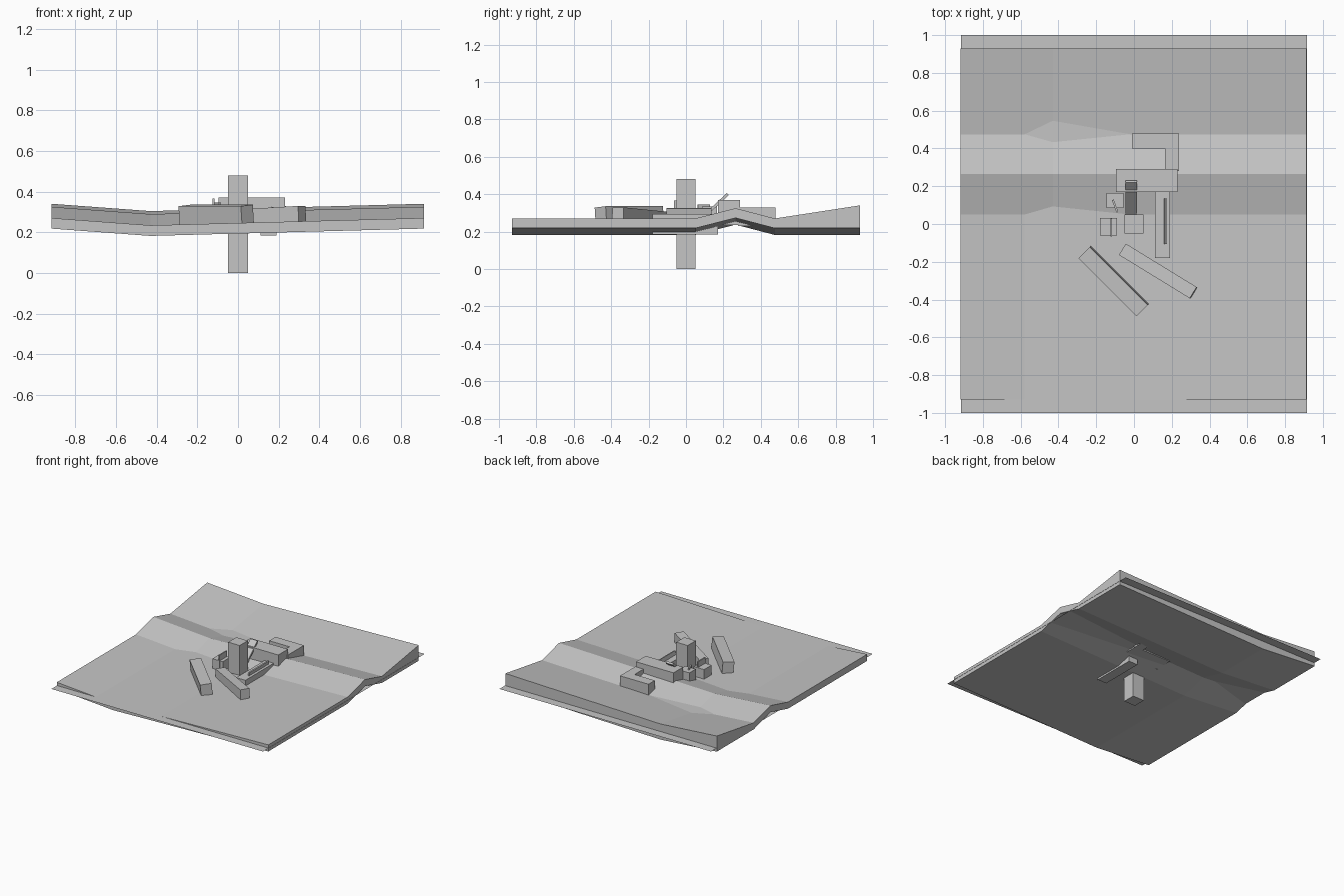
import bpy, bmesh
from math import radians
from mathutils import Matrix

if "Cube" in bpy.data.objects:
    bpy.data.objects.remove(bpy.data.objects["Cube"], do_unlink=True)

grey = bpy.data.materials.new("plain grey")
grey.use_nodes = True
colour = (0.56, 0.56, 0.56, 1)
grey.diffuse_color = colour
grey.node_tree.nodes["Principled BSDF"].inputs["Base Color"].default_value = colour


def finish(name, bm):
    bmesh.ops.recalc_face_normals(bm, faces=bm.faces)
    mesh = bpy.data.meshes.new(name)
    bm.to_mesh(mesh)
    bm.free()
    mesh.materials.append(grey)
    obj = bpy.data.objects.new(name, mesh)
    bpy.context.collection.objects.link(obj)
    return obj


def box(name, x, y, z, turn=0, roll=0, pitch=0):
    """Box from its ranges, rotated about its own centre."""
    size = [r[1] - r[0] for r in (x, y, z)]
    mid = [(r[0] + r[1]) / 2 for r in (x, y, z)]
    bm = bmesh.new()
    place = (Matrix.Translation(mid) @ Matrix.Rotation(radians(turn), 4, 'Z')
             @ Matrix.Rotation(radians(pitch), 4, 'Y')
             @ Matrix.Rotation(radians(roll), 4, 'X') @ Matrix.Diagonal((*size, 1)))
    bmesh.ops.create_cube(bm, size=1, matrix=place)
    return finish(name, bm)


def prism(name, outline, z):
    """Upright prism over a plan outline."""
    bm = bmesh.new()
    face = bm.faces.new([bm.verts.new((px, py, z[0])) for px, py in outline])
    top = bmesh.ops.extrude_face_region(bm, geom=[face])["geom"]
    verts = [v for v in top if isinstance(v, bmesh.types.BMVert)]
    bmesh.ops.translate(bm, vec=(0, 0, z[1] - z[0]), verts=verts)
    return finish(name, bm)


# Terrain slab: a ridge profile along y, sagging to a valley line along x
profile = [(-0.93, 0.27, 0.218), (0.05, 0.27, 0.218), (0.265, 0.325, 0.273),
           (0.475, 0.27, 0.218), (0.93, 0.34, 0.218)]
bm = bmesh.new()
tops, bottoms = [], []
for x, sag in ((-0.918, 0), (-0.43, 0.036), (0.914, 0)):
    tops.append([bm.verts.new((x, y, t - sag)) for y, t, b in profile])
    bottoms.append([bm.verts.new((x, y, b - sag)) for y, t, b in profile])
last = len(profile) - 1
for i in range(2):
    for rows in (tops, bottoms):
        for j in range(last):
            bm.faces.new((rows[i][j], rows[i + 1][j], rows[i + 1][j + 1], rows[i][j + 1]))
    for j in (0, last):
        bm.faces.new((tops[i][j], tops[i + 1][j], bottoms[i + 1][j], bottoms[i][j]))
for i in (0, 2):
    for j in range(last):
        bm.faces.new((tops[i][j], tops[i][j + 1], bottoms[i][j + 1], bottoms[i][j]))
finish("terrain", bm)

# Flat sheet that cuts through the terrain
bm = bmesh.new()
bmesh.ops.create_grid(bm, x_segments=1, y_segments=1, size=1,
                      matrix=Matrix.Translation((0, 0, 0.245)) @ Matrix.Diagonal((0.916, 1, 1, 1)))
finish("level_sheet", bm)

# Central tower
box("tower", (-0.05, 0.05), (-0.05, 0.05), (0, 0.48))

# Buildings behind the tower
box("rear_hall", (-0.095, 0.23), (0.17, 0.29), (0.235, 0.37))
prism("corner_building", [(-0.01, 0.4), (0.165, 0.4), (0.165, 0.28), (0.237, 0.28),
                          (0.237, 0.478), (-0.01, 0.478)], (0.23, 0.33))

# Long low wing with a leaning fin on its roof
box("long_wing", (0.11, 0.19), (-0.18, 0.17), (0.185, 0.295))
box("roof_fin", (0.16, 0.17), (-0.105, 0.135), (0.275, 0.325), pitch=12)

# Leaning ramp between tower and rear hall
box("ramp", (-0.045, 0.015), (0.025, 0.255), (0.315, 0.33), roll=43)

# Small blocks on the left side, with a thin upright wall
box("small_block_front", (-0.18, -0.09), (-0.06, 0.033), (0.22, 0.32))
box("thin_wall", (-0.125, -0.116), (-0.065, 0.03), (0.23, 0.365))
box("small_block_back", (-0.145, -0.055), (0.085, 0.165), (0.22, 0.335))
box("slanted_post", (-0.105, -0.095), (0.06, 0.13), (0.23, 0.345), turn=20)

# Two angled front blocks
box("front_block_west", (-0.324, 0.11), (-0.344, -0.261), (0.23, 0.332), turn=-45, roll=5)
box("front_block_east", (-0.092, 0.348), (-0.285, -0.215), (0.225, 0.318), turn=-31.5, pitch=-3)
